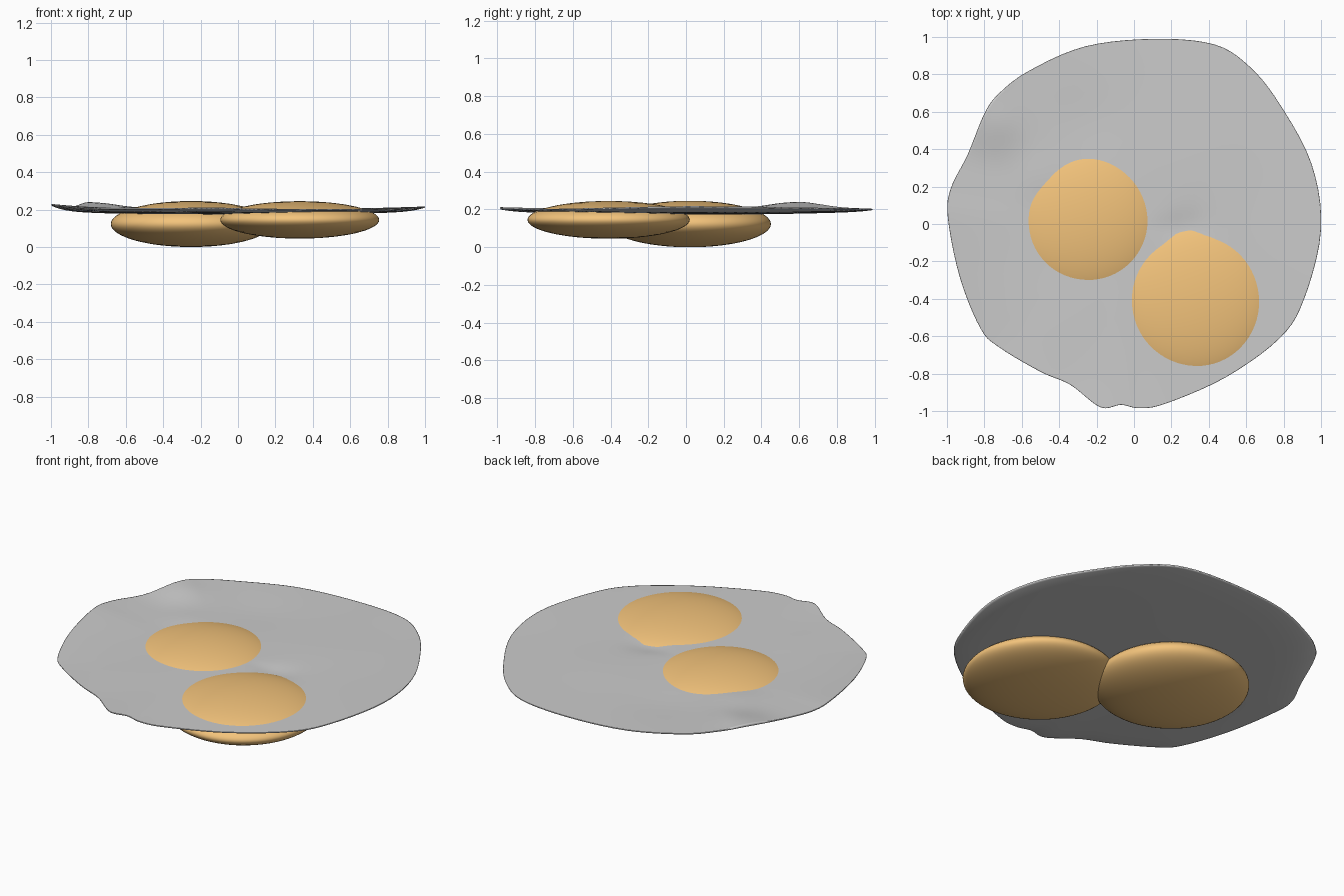
import bpy, bmesh, math

if "Cube" in bpy.data.objects:
    bpy.data.objects.remove(bpy.data.objects["Cube"])

# Rim of the egg white: x, y, z, counter-clockwise
RIM = [(1.0, -.03, .217), (.95, .32, .215), (.78, .64, .21), (.62, .84, .207), (.43, .96, .205),
       (.11, .99, .203), (-.26, .95, .205), (-.56, .82, .212), (-.72, .70, .228), (-.80, .59, .233),
       (-.89, .37, .215), (-.98, .19, .222), (-.995, .03, .23), (-.93, -.29, .222), (-.82, -.56, .212),
       (-.72, -.66, .208), (-.50, -.79, .208), (-.34, -.86, .208), (-.18, -.98, .212), (-.07, -.967, .21),
       (.03, -.985, .207), (.17, -.96, .205), (.49, -.82, .202), (.78, -.61, .205), (.91, -.40, .21)]
# Soft bumps and dips on the top: x, y, width, height
BUMPS = [(-.74, .52, .13, .012), (-.52, .25, .12, .008), (-.25, .55, .2, -.006),
         (.27, -.02, .09, -.014), (.3, .35, .25, .004), (-.4, -.5, .25, .003)]
STEPS, RINGS = 5, 20


def smooth_loop(pts):
    out, n = [], len(pts)
    for i in range(n):
        a, b, c, d = (pts[(i + k) % n] for k in (-1, 0, 1, 2))
        for s in range(STEPS):
            t = s / STEPS
            out.append([.5 * (2 * q + (r - p) * t + (2 * p - 5 * q + 4 * r - w) * t * t
                              + (3 * q - p - 3 * r + w) * t ** 3) for p, q, r, w in zip(a, b, c, d)])
    return out


def material(name, color):
    m = bpy.data.materials.new(name)
    m.diffuse_color = color
    m.use_nodes = True
    m.node_tree.nodes["Principled BSDF"].inputs["Base Color"].default_value = m.diffuse_color
    return m


def top_z(x, y, f, rim_z):
    z = .204 + (rim_z - .204) * f ** 4
    return z + sum(h * math.exp(-((x - bx) ** 2 + (y - by) ** 2) / w ** 2) for bx, by, w, h in BUMPS)


def bottom_z(f, rim_z):
    return .172 + .016 * f * f + (rim_z - .194) * f ** 14


# Egg white: wavy top and shallow dished underside meeting at a thin rim
rim = smooth_loop(RIM)
bm = bmesh.new()


def surface(height, centre_z, shared, flip):
    centre = bm.verts.new((0, 0, centre_z))
    rows = []
    for k in range(1, RINGS):
        f = math.sin(k / RINGS * math.pi / 2)
        rows.append([bm.verts.new((x * f, y * f, height(x * f, y * f, f, z))) for x, y, z in rim])
    rows.append(shared)
    n = len(rim)
    for i in range(n):
        j = (i + 1) % n
        faces = [(centre, rows[0][i], rows[0][j])]
        faces += [(a[i], b[i], b[j], a[j]) for a, b in zip(rows, rows[1:])]
        for face in faces:
            bm.faces.new(face[::-1] if flip else face)


edge = [bm.verts.new(p) for p in rim]
surface(top_z, .204, edge, False)
surface(lambda x, y, f, z: bottom_z(f, z), .172, edge, True)
mesh = bpy.data.meshes.new("egg_white")
bm.to_mesh(mesh)
bm.free()
white = bpy.data.objects.new("egg_white", mesh)
bpy.context.collection.objects.link(white)
mesh.shade_smooth()

# Yolks: flattened spheres poking through the white
yolk_mat = material("yolk_orange", (.9, .55, .2, 1))
for name, loc, scale in (("yolk_left", (-.25, .02, .123), (.43, .43, .123)),
                         ("yolk_right", (.33, -.41, .145), (.425, .43, .1))):
    bpy.ops.mesh.primitive_uv_sphere_add(segments=64, ring_count=32, radius=1, location=loc)
    yolk = bpy.context.object
    yolk.name, yolk.scale = name, scale
    yolk.data.materials.append(yolk_mat)
    bpy.ops.object.shade_smooth()
